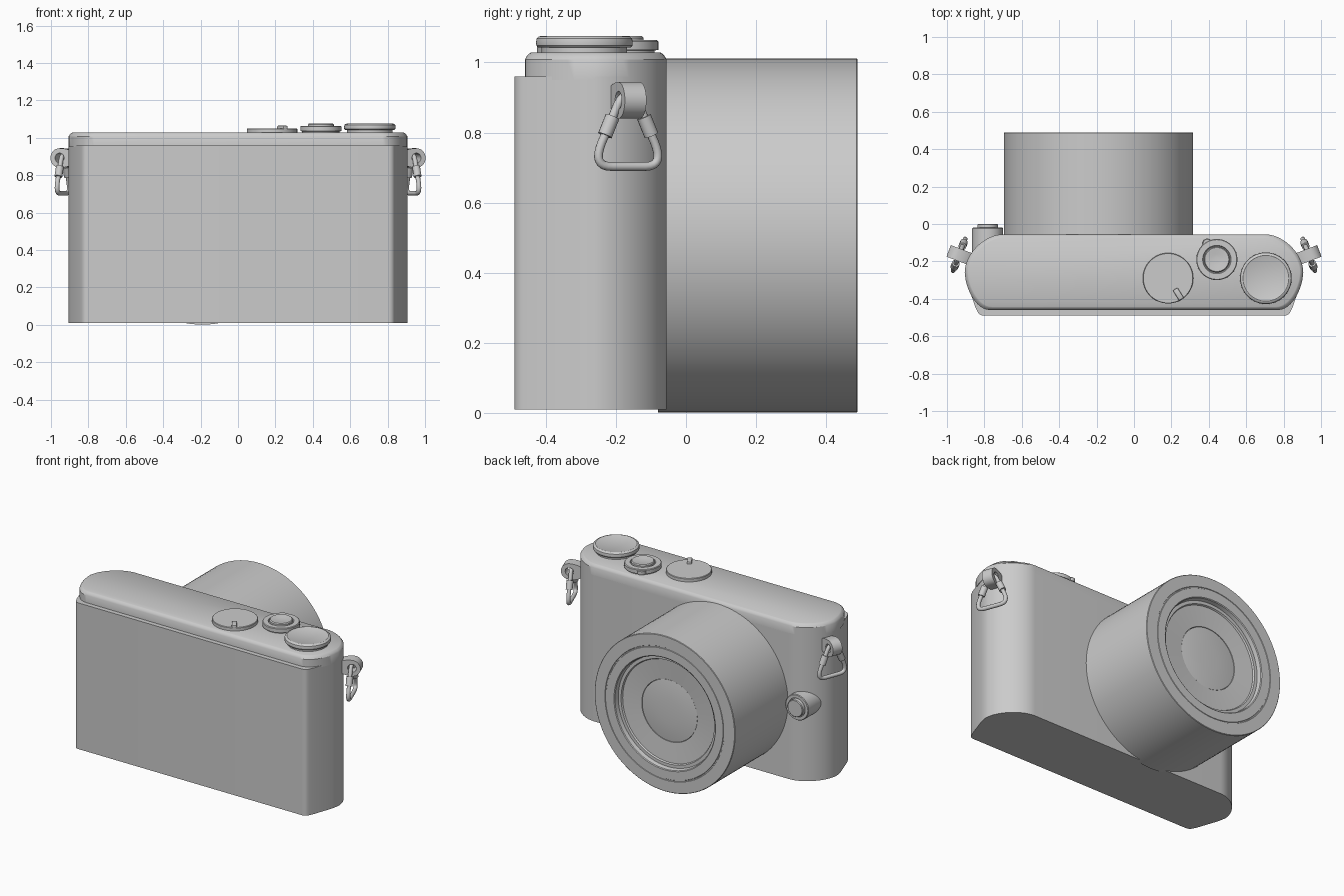
import bpy, bmesh
from math import sin, cos, pi, radians
from mathutils import Vector, Matrix
from mathutils.geometry import interpolate_bezier

if "Cube" in bpy.data.objects:
    bpy.data.objects.remove(bpy.data.objects["Cube"])


def finish(bm, name, matrix=Matrix(), mirror=False):
    bmesh.ops.remove_doubles(bm, verts=bm.verts, dist=1e-5)
    bmesh.ops.transform(bm, matrix=matrix, verts=bm.verts)
    bmesh.ops.recalc_face_normals(bm, faces=bm.faces)
    me = bpy.data.meshes.new(name)
    bm.to_mesh(me)
    bm.free()
    ob = bpy.data.objects.new(name, me)
    bpy.context.collection.objects.link(ob)
    bpy.ops.object.select_all(action='DESELECT')
    ob.select_set(True)
    bpy.context.view_layer.objects.active = ob
    bpy.ops.object.shade_smooth_by_angle(angle=radians(32))
    if mirror:
        ob.modifiers.new("Mirror", 'MIRROR').use_axis[0] = True
    return ob


def stack(name, rings, matrix=Matrix(), mirror=False):
    """Skin a list of closed rings and cap both ends."""
    bm = bmesh.new()
    loops = [[bm.verts.new(p) for p in ring] for ring in rings]
    for a, b in zip(loops, loops[1:]):
        for i in range(len(a)):
            j = (i + 1) % len(a)
            bm.faces.new((a[i], a[j], b[j], b[i]))
    bm.faces.new(loops[0])
    bm.faces.new(loops[-1])
    return finish(bm, name, matrix, mirror)


def lathe(name, profile, matrix, n=64):
    """Turn (radius, height) pairs around local z."""
    return stack(name, [[(r * cos(2 * pi * i / n), r * sin(2 * pi * i / n), h)
                         for i in range(n)] for r, h in profile], matrix)


def move(x, y, z):
    return Matrix.Translation((x, y, z))


def arc(a, b, c, d, n):
    return [p.to_2d() for p in interpolate_bezier(
        *[Vector((*q, 0)) for q in (a, b, c, d)], n)]


def outline(half):
    return half + [Vector((-p.x, p.y)) for p in reversed(half)]


def slab(name, half, levels):
    """Extrude a symmetric outline through (z, inset) levels."""
    pts, mid = outline(half), Vector((0, -0.26))
    rings = []
    for z, inset in levels:
        sx, sy = 1 - inset / 0.9, 1 - inset / 0.21
        rings.append([(p.x * sx, mid.y + (p.y - mid.y) * sy, z) for p in pts])
    return stack(name, rings)


# Body shell and the slightly narrower top plate
front = arc((0.70, -0.055), (0.80, -0.055), (0.905, -0.16), (0.905, -0.26), 16)
rear_low = [Vector(p) for p in ((0.895, -0.31), (0.848, -0.445))] + \
    arc((0.838, -0.465), (0.832, -0.482), (0.82, -0.49), (0.80, -0.49), 6)
rear_top = arc((0.90, -0.30), (0.885, -0.37), (0.84, -0.458), (0.77, -0.46), 12)
slab("body_shell", front + rear_low, [(0.01, 0), (0.96, 0)])
slab("top_plate", front + rear_top,
     [(0.95, 0), (1.008, 0), (1.018, 0.006), (1.025, 0.013), (1.028, 0.018)])

# Lens barrel with stepped front ring and glass
forward = Matrix.Rotation(-pi / 2, 4, 'X')
lens_place = move(-0.19, 0, 0.506) @ forward
lathe("lens_barrel", [(0.44, -0.08), (0.505, -0.08), (0.505, 0.487), (0.502, 0.49),
                      (0.43, 0.49), (0.428, 0.487), (0.422, 0.487), (0.42, 0.49),
                      (0.365, 0.49), (0.36, 0.486), (0.355, 0.46), (0.335, 0.46),
                      (0.33, 0.45), (0.20, 0.44), (0.20, 0.42)], lens_place, 96)
lathe("lens_glass", [(0.198, 0.42), (0.198, 0.438), (0.15, 0.444),
                     (0.08, 0.448), (0.02, 0.449)], lens_place)

# Front release button in its round housing
button_place = move(-0.783, 0, 0.51) @ forward
lathe("front_button_housing", [(0.083, -0.2), (0.083, -0.024), (0.079, -0.02),
                               (0.06, -0.02), (0.06, -0.03)], button_place, 48)
lathe("front_button", [(0.055, -0.03), (0.055, -0.004), (0.051, 0)], button_place, 48)

# Rear thumb dial
lathe("thumb_dial", [(0.122, 1.02), (0.122, 1.042), (0.131, 1.042), (0.137, 1.048),
                     (0.138, 1.058), (0.136, 1.068), (0.13, 1.074), (0.122, 1.076),
                     (0.118, 1.074)], move(0.705, -0.29, 0))

# Shutter release: collar, lever tab and button
collar = move(0.443, -0.19, 0)
lathe("shutter_collar", [(0.1, 1.02), (0.1, 1.034), (0.11, 1.036), (0.11, 1.06),
                         (0.106, 1.064), (0.076, 1.064), (0.072, 1.058)], collar)
lathe("shutter_button", [(0.069, 1.05), (0.069, 1.07), (0.064, 1.076),
                         (0.052, 1.075), (0.03, 1.071), (0.01, 1.07)], collar, 48)
lathe("shutter_lever_tab", [(0.026, 1.036), (0.026, 1.058), (0.022, 1.062)],
      move(0.392, -0.104, 0), 24)

# Flat mode disc with a small pointer
lathe("mode_disc", [(0.135, 1.02), (0.135, 1.047), (0.132, 1.05)], move(0.182, -0.29, 0))
bm = bmesh.new()
bmesh.ops.create_cube(bm, size=1)
bmesh.ops.scale(bm, vec=(0.03, 0.065, 0.026), verts=bm.verts)
bmesh.ops.bevel(bm, geom=bm.edges[:], offset=0.006, segments=2, affect='EDGES', profile=0.5)
finish(bm, "mode_pointer", move(0.237, -0.375, 1.052) @ Matrix.Rotation(radians(32), 4, 'Z'))


# Strap lug and triangular ring, mirrored to both sides
lug_place = move(0.935, -0.165, 0) @ Matrix.Rotation(radians(21), 4, 'Z')


def tube(name, pts, radius, closed, n=12):
    """Round tube along (y, z) points in the local x = 0 plane."""
    pts, rings = [Vector((0, y, z)) for y, z in pts], []
    count = len(pts)
    for i, p in enumerate(pts):
        a = pts[i - 1] if closed or i else p
        b = pts[(i + 1) % count] if closed or i < count - 1 else p
        side = (b - a).normalized().cross(Vector((1, 0, 0)))
        rings.append([p + radius * (Vector((cos(2 * pi * k / n), 0, 0)) +
                                    side * sin(2 * pi * k / n)) for k in range(n)])
    if not closed:
        return stack(name, rings, lug_place, True)
    bm = bmesh.new()
    loops = [[bm.verts.new(v) for v in r] for r in rings]
    for i in range(count):
        a, b = loops[i], loops[(i + 1) % count]
        for k in range(n):
            m = (k + 1) % n
            bm.faces.new((a[k], a[m], b[m], b[k]))
    return finish(bm, name, lug_place, True)


corner = arc((0.072, 0.79), (0.10, 0.735), (0.10, 0.703), (0.05, 0.703), 10)
apex = arc((-0.032, 0.88), (-0.015, 0.915), (0.015, 0.915), (0.032, 0.88), 8)
path = [tuple(p) for p in apex + corner + [Vector((-p.x, p.y)) for p in reversed(corner)]]
tube("strap_ring", path, 0.0125, True)
for side, s in (("front", 1), ("rear", -1)):
    tube(f"ring_sleeve_{side}", [(s * 0.048, 0.845), (s * 0.071, 0.792)], 0.021, False)

# Lug: eyelet with a hole for the ring, joined to the body
bm = bmesh.new()
n, loops = 32, []
for r, t in ((0.052, -0.033), (0.052, 0.033), (0.026, 0.033), (0.026, -0.033)):
    loop = []
    for k in range(n):
        a = 2 * pi * k / n
        x, z = r * cos(a), r * sin(a)
        if r > 0.04 and x < 0:      # square off the side that meets the body
            x, z = x * 1.9, z * 1.0 if abs(z) > 0.04 else z
        loop.append(bm.verts.new((x + 0.008, t, z + 0.892)))
    loops.append(loop)
for i in range(4):
    a, b = loops[i], loops[(i + 1) % 4]
    for k in range(n):
        m = (k + 1) % n
        bm.faces.new((a[k], a[m], b[m], b[k]))
finish(bm, "strap_lug", lug_place, True)
